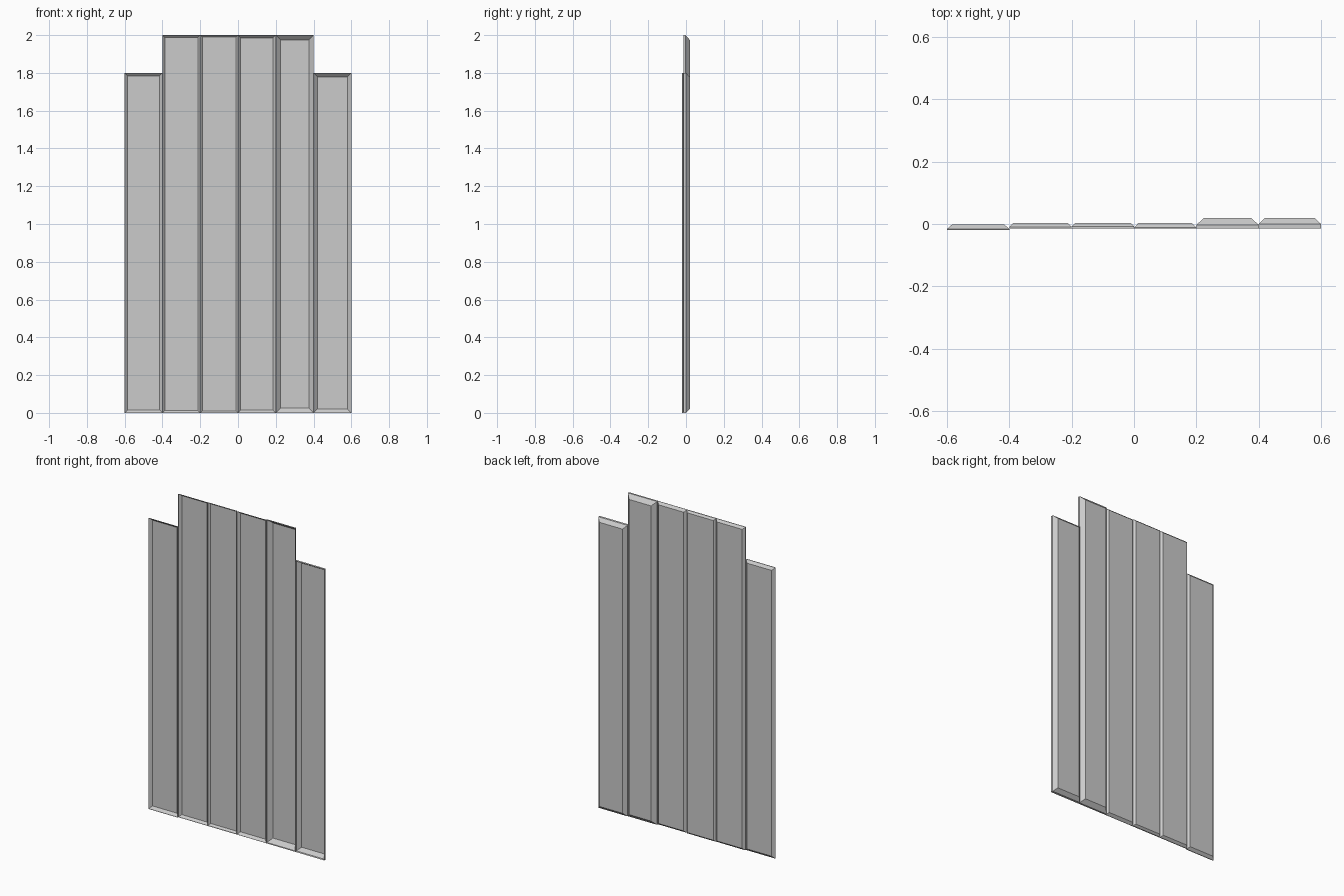
import bpy, bmesh

if "Cube" in bpy.data.objects:
    bpy.data.objects.remove(bpy.data.objects["Cube"])

# name, left x, height, rim front y, bevel start y, panel y, bevel inset
PLANKS = [
    ("plank_outer_left", -0.6, 1.8, -0.020, -0.016, -0.002, 0.016),
    ("plank_tall_1", -0.4, 2.0, -0.014, -0.010, 0.003, 0.013),
    ("plank_tall_2", -0.2, 2.0, -0.014, -0.008, 0.003, 0.011),
    ("plank_tall_3", 0.0, 2.0, -0.014, -0.012, 0.003, 0.014),
    ("plank_tall_4", 0.2, 2.0, -0.014, -0.003, 0.020, 0.025),
    ("plank_outer_right", 0.4, 1.8, -0.014, 0.000, 0.020, 0.021),
]


def make_plank(name, x, height, front, rim, back, inset, width=0.2):
    """Shallow tray: open front, straight rim, sloped border, flat back panel."""
    bm = bmesh.new()

    def ring(y, d):
        return [bm.verts.new(p) for p in (
            (x + d, y, d), (x + width - d, y, d),
            (x + width - d, y, height - d), (x + d, y, height - d))]

    rings = [ring(front, 0), ring(rim, 0), ring(back, inset)]
    for a, b in zip(rings, rings[1:]):
        for i in range(4):
            j = (i + 1) % 4
            bm.faces.new((a[i], a[j], b[j], b[i]))
    # back panel
    bm.faces.new(rings[-1])
    bmesh.ops.recalc_face_normals(bm, faces=bm.faces)
    mesh = bpy.data.meshes.new(name)
    bm.to_mesh(mesh)
    bm.free()
    bpy.context.collection.objects.link(bpy.data.objects.new(name, mesh))


for plank in PLANKS:
    make_plank(*plank)
